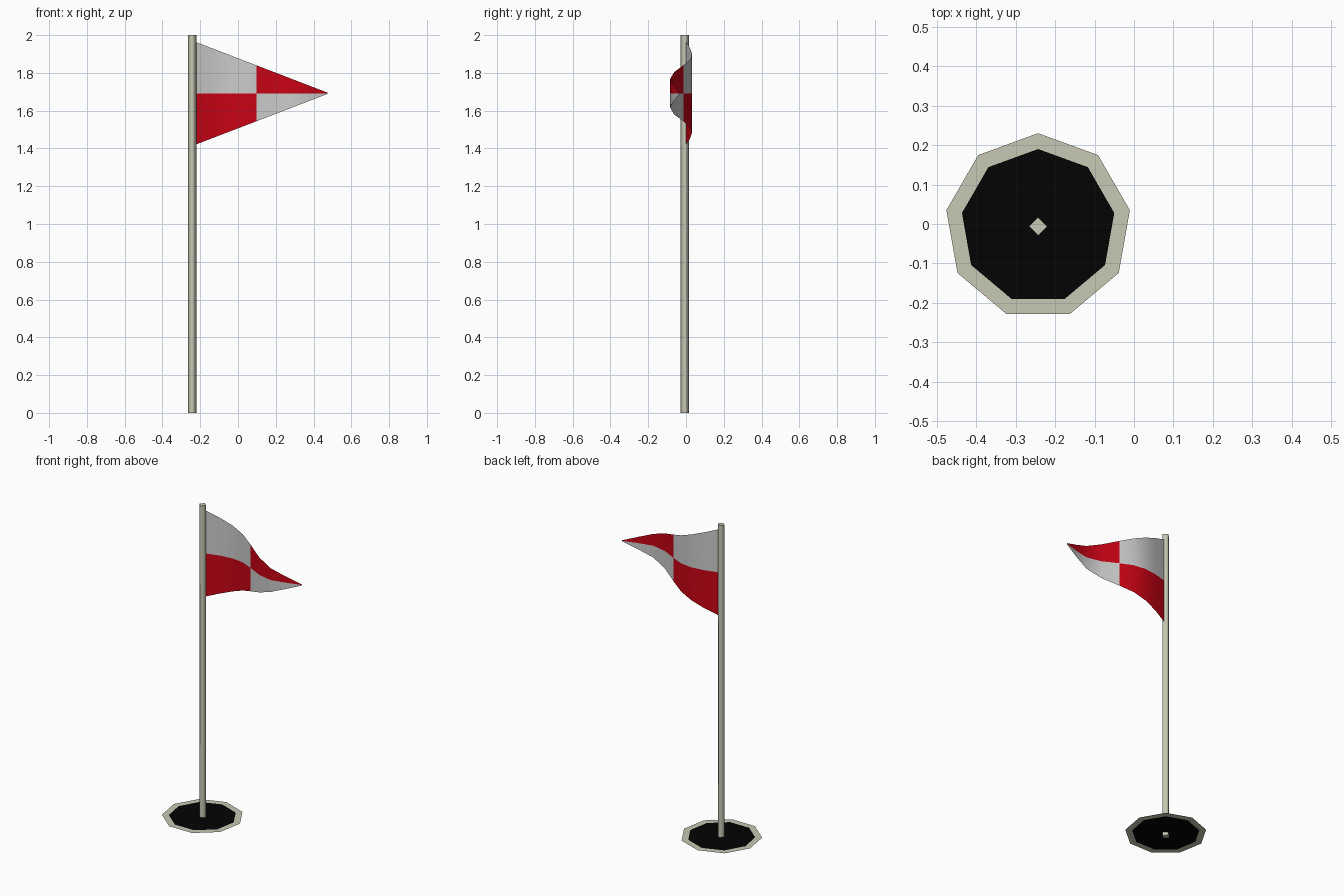
import bpy, bmesh
from math import cos, sin, pi
from mathutils import Matrix

if "Cube" in bpy.data.objects:
    bpy.data.objects.remove(bpy.data.objects["Cube"])

CX, CY = -0.243, -0.006
BASE_Z = 0.022


def material(name, rgb):
    m = bpy.data.materials.new(name)
    m.diffuse_color = (*rgb, 1)
    m.use_nodes = True
    m.node_tree.nodes["Principled BSDF"].inputs["Base Color"].default_value = m.diffuse_color
    return m


BEIGE = material("beige", (0.58, 0.58, 0.46))
BLACK = material("black", (0.001, 0.001, 0.001))
RED = material("red", (0.58, 0.001, 0.007))
WHITE = material("white", (0.55, 0.55, 0.55))


def finish(bm, name, mats):
    mesh = bpy.data.meshes.new(name)
    bm.to_mesh(mesh)
    bm.free()
    for m in mats:
        mesh.materials.append(m)
    obj = bpy.data.objects.new(name, mesh)
    bpy.context.collection.objects.link(obj)
    return obj


def nonagon(bm, r):
    angles = [pi / 2 + 2 * pi * i / 9 for i in range(9)]
    return [bm.verts.new((CX + r * cos(a), CY + r * sin(a), BASE_Z)) for a in angles]


# Flat nine-sided rim around the hole
bm = bmesh.new()
outer, inner = nonagon(bm, 0.236), nonagon(bm, 0.196)
for i in range(9):
    j = (i + 1) % 9
    bm.faces.new((outer[i], outer[j], inner[j], inner[i]))
finish(bm, "hole_rim", [BEIGE])

# Dark hole disc
bm = bmesh.new()
bm.faces.new(nonagon(bm, 0.196))
finish(bm, "hole", [BLACK])

# Four-sided pole, corners on the axes, smooth sides and crisp ends
bm = bmesh.new()
bmesh.ops.create_cone(bm, cap_ends=True, segments=4, radius1=0.023, radius2=0.023,
                      depth=2, matrix=Matrix.Translation((CX, CY, 1)))
for f in bm.faces:
    f.smooth = abs(f.normal.z) < 0.5
for e in bm.edges:
    e.smooth = abs(e.verts[0].co.z - e.verts[1].co.z) > 1
finish(bm, "pole", [BEIGE])

# Waving pennant: plan curve, tapering from the pole to a narrow tip
wave = [(-0.243, -0.006), (-0.14, 0.022), (-0.06, 0.032), (0.018, 0.022), (0.097, -0.014),
        (0.192, -0.063), (0.286, -0.084), (0.381, -0.063), (0.475, -0.035)]
MID_Z, HALF, TIP_HALF = 1.692, 0.279, 0.003
bm = bmesh.new()
columns = []
for x, y in wave:
    t = (x - wave[0][0]) / (wave[-1][0] - wave[0][0])
    h = HALF + (TIP_HALF - HALF) * t
    columns.append([bm.verts.new((x, y, MID_Z + s * h)) for s in (-1, 0, 1)])
for i in range(len(wave) - 1):
    a, b = columns[i], columns[i + 1]
    for row in (0, 1):
        face = bm.faces.new((a[row], b[row], b[row + 1], a[row + 1]))
        face.smooth = True
        # chequered quarters: lower inner and upper outer are red
        face.material_index = 0 if (row == 0) == (i < 4) else 1
finish(bm, "flag", [RED, WHITE])
